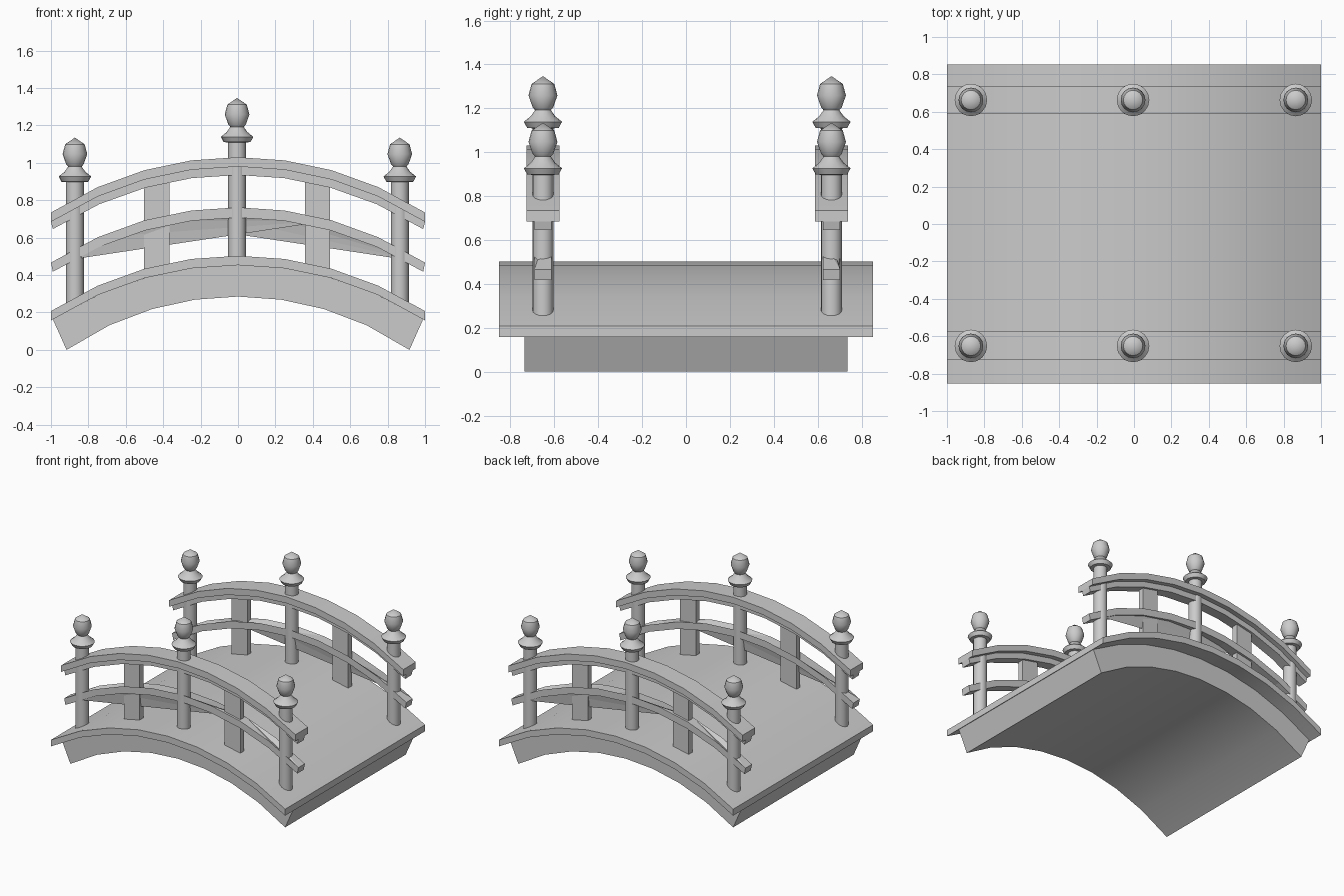
import bpy, bmesh, math

if "Cube" in bpy.data.objects:
    bpy.data.objects.remove(bpy.data.objects["Cube"])

N = 8          # segments along the arc
R = 1.84       # arc radius shared by deck and rails
SIDES = ((-1, -0.652), (1, 0.663))


def drop(x, r=R):
    return r - math.sqrt(r * r - x * x)


def arc(z, half=1.0, r=R):
    xs = [-half + 2 * half * i / N for i in range(N + 1)]
    return [(x, z - drop(x, r)) for x in xs]


def finish(name, bm, smooth=True):
    bmesh.ops.recalc_face_normals(bm, faces=bm.faces)
    me = bpy.data.meshes.new(name)
    bm.to_mesh(me)
    bm.free()
    ob = bpy.data.objects.new(name, me)
    bpy.context.collection.objects.link(ob)
    if smooth:
        bpy.ops.object.select_all(action='DESELECT')
        ob.select_set(True)
        bpy.context.view_layer.objects.active = ob
        bpy.ops.object.shade_smooth_by_angle(angle=math.radians(35))
    return ob


def arched_beam(name, top, bottom, y0, y1, fan=0):
    """Beam between two arcs; fan = -1/1 gives the sagging folded top."""
    bm = bmesh.new()
    rows = [[bm.verts.new((x, y, z)) for x, z in pts]
            for pts, y in ((top, y0), (top, y1), (bottom, y1), (bottom, y0))]
    for k in range(4):
        if k == 0 and fan:
            continue
        a, b = rows[k], rows[(k + 1) % 4]
        for i in range(N):
            bm.faces.new((a[i], a[i + 1], b[i + 1], b[i]))
    if fan:
        f, b = rows[0], rows[1]
        if fan > 0:
            f, b = b[::-1], f[::-1]
        for i in range(6):
            bm.faces.new((f[0], b[i + 1], b[i]))
        for i in range(N):
            bm.faces.new((b[6], f[i], f[i + 1]))
        for i in (6, 7):
            bm.faces.new((f[8], b[i + 1], b[i]))
    for i in (0, N):
        bm.faces.new([r[i] for r in rows])
    return finish(name, bm, smooth=not fan)


def turned_post(name, x, y, base, tip):
    """Round post with flared collar and bulb, lathed from a profile."""
    prof = [(0.048, base - tip), (0.048, -0.238), (0.072, -0.236),
            (0.087, -0.208), (0.056, -0.183), (0.036, -0.155),
            (0.047, -0.142), (0.066, -0.088), (0.052, -0.036)]
    n = 16
    bm = bmesh.new()
    rings = [[bm.verts.new((x + r * math.cos(2 * math.pi * k / n),
                            y + r * math.sin(2 * math.pi * k / n), tip + z))
              for k in range(n)] for r, z in prof]
    top = bm.verts.new((x, y, tip))
    for a, b in zip(rings, rings[1:]):
        for k in range(n):
            j = (k + 1) % n
            bm.faces.new((a[k], a[j], b[j], b[k]))
    for k in range(n):
        bm.faces.new((rings[-1][k], rings[-1][(k + 1) % n], top))
    bm.faces.new(rings[0])
    return finish(name, bm)


def box(name, x, y, z0, z1, sx, sy):
    bm = bmesh.new()
    bmesh.ops.create_cube(bm, size=1)
    for v in bm.verts:
        v.co = (x + v.co.x * sx, y + v.co.y * sy, z0 + (v.co.z + 0.5) * (z1 - z0))
    return finish(name, bm, smooth=False)


# Walking deck and solid arch below
arched_beam("deck", arc(0.503), arc(0.453), -0.853, 0.853)
arched_beam("arch", arc(0.453, 0.99), arc(0.285, 0.917, 1.618), -0.735, 0.735)

for s, y in SIDES:
    side = "front" if s < 0 else "back"
    # Handrail cap, beam below it, and middle rail
    arched_beam(side + "_handrail", arc(1.03), arc(0.98), y - 0.076, y + 0.076)
    arched_beam(side + "_handrail_beam", arc(0.98), arc(0.935, 0.99), y - 0.039, y + 0.039)
    arched_beam(side + "_middle_rail", arc(0.762), arc(0.707, 0.99),
                y - 0.039, y + 0.039, fan=s)
    # Turned posts
    for label, x, base, tip in (("left", -0.872, 0.25, 1.135),
                                ("centre", -0.005, 0.46, 1.347),
                                ("right", 0.865, 0.25, 1.135)):
        turned_post(f"{side}_{label}_post", x, y, base, tip)
    # Flat balusters
    for label, x in (("left", -0.435), ("right", 0.425)):
        box(f"{side}_{label}_baluster", x, y, 0.42, 0.94, 0.135, 0.045)
